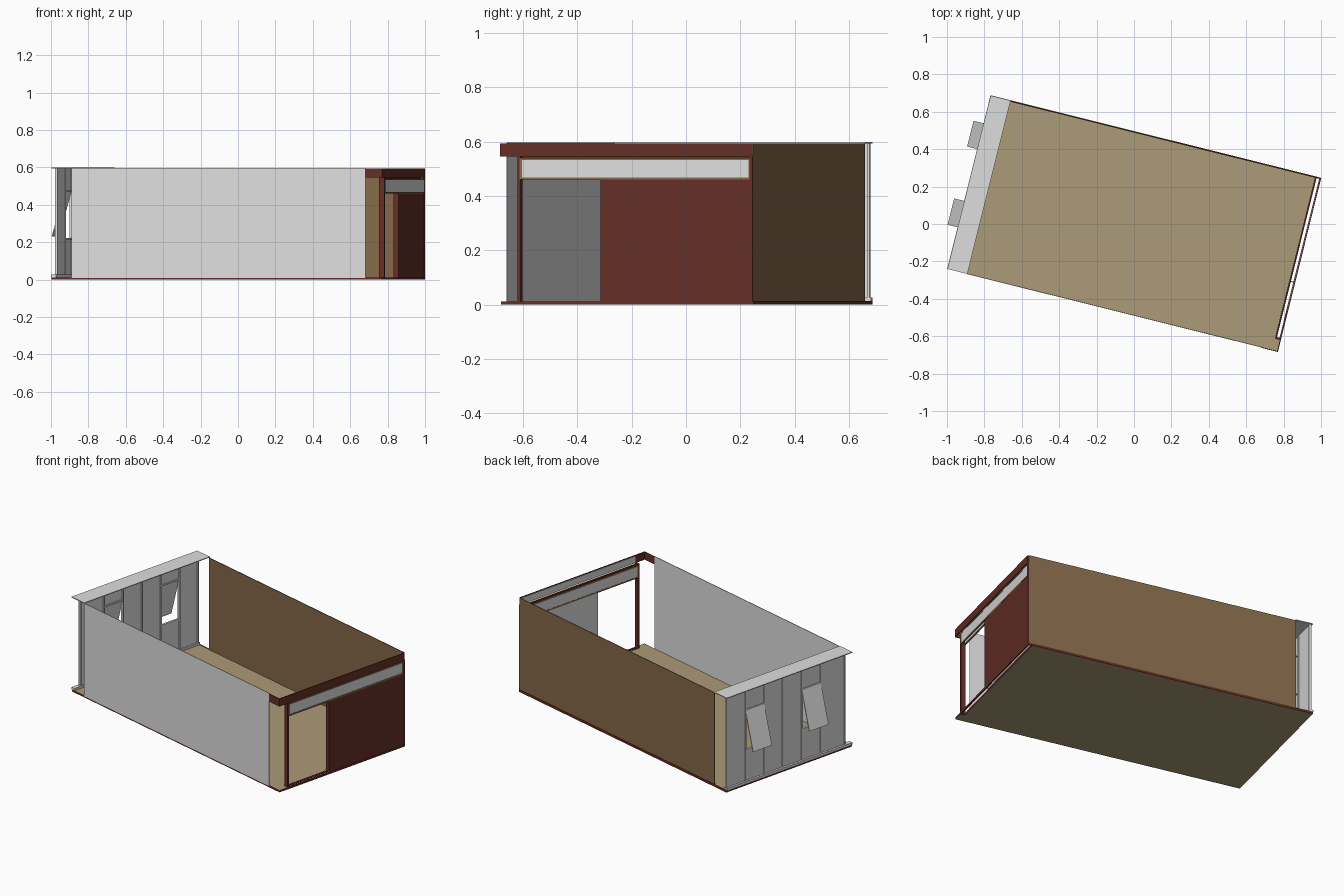
import bpy, bmesh, math
from mathutils import Matrix, Vector

if "Cube" in bpy.data.objects:
    bpy.data.objects.remove(bpy.data.objects["Cube"])

# whole room is turned about z; local axes: u = long, v = short
TURN = Matrix.Rotation(math.radians(-14), 4, 'Z')


def srgb(h):
    c = [int(h[i:i + 2], 16) / 255 for i in (0, 2, 4)]
    return [x / 12.92 if x <= 0.04045 else ((x + 0.055) / 1.055) ** 2.4 for x in c] + [1]


def mat(name, h):
    m = bpy.data.materials.new(name)
    m.diffuse_color = srgb(h)
    m.use_nodes = True
    m.node_tree.nodes["Principled BSDF"].inputs["Base Color"].default_value = m.diffuse_color
    return m


GREY = mat("light_grey", "DEDEDE")
TAN = mat("tan_floor", "AC9B78")
BROWN = mat("brown_wall", "86694A")
RED = mat("dark_red", "652F26")


def box(name, u, v, z, m, side=None, lean=0):
    """Box between local limits; side = material of vertical faces; lean = u shift of the bottom."""
    bm = bmesh.new()
    bmesh.ops.create_cube(bm, size=1)
    for w in bm.verts:
        low = w.co.z < 0
        w.co = Vector((u[w.co.x > 0] + (lean if low else 0),
                       v[w.co.y > 0], z[w.co.z > 0]))
    if side:
        for f in bm.faces:
            f.normal_update()
            f.material_index = 1 if abs(f.normal.z) < 0.5 else 0
    bm.transform(TURN)
    me = bpy.data.meshes.new(name)
    bm.to_mesh(me)
    bm.free()
    me.materials.append(m)
    if side:
        me.materials.append(side)
    ob = bpy.data.objects.new(name, me)
    bpy.context.collection.objects.link(ob)
    return ob


# floor slab with red edges, corner piece and front sill
box("floor", (-0.908, 0.882), (-0.475, 0.48), (0, 0.012), TAN, RED)
box("floor_corner", (0.882, 0.91), (-0.475, -0.412), (0, 0.012), TAN, RED)
box("front_sill", (0.903, 0.911), (-0.412, 0.475), (0, 0.012), RED)

# long side walls
box("left_wall", (-0.80, 0.82), (-0.476, -0.472), (0.008, 0.597), GREY)
box("right_wall", (-0.80, 0.905), (0.474, 0.479), (0.012, 0.594), BROWN)
box("right_wall_base", (-0.908, 0.908), (0.477, 0.482), (0, 0.014), RED)
box("right_wall_corner", (0.903, 0.911), (0.468, 0.479), (0.0, 0.55), RED)

# back end: roof strip, ledge and panelled wall
box("roof_strip", (-0.91, -0.80), (-0.475, 0.481), (0.594, 0.599), GREY)
box("back_ledge", (-0.911, -0.885), (-0.475, 0.481), (0.012, 0.026), GREY)
edges = [0.475, 0.328, 0.186, 0.045, -0.10, -0.245, -0.43]
for i in range(6):
    v = (edges[i + 1], edges[i])
    if i in (1, 4):
        box(f"panel_{i}_lower", (-0.898, -0.893), v, (0.026, 0.22), GREY)
        box(f"panel_{i}_upper", (-0.898, -0.893), v, (0.47, 0.595), GREY)
        box(f"window_head_{i}", (-0.901, -0.888), v, (0.467, 0.477), GREY)
        box(f"window_sill_{i}", (-0.901, -0.888), v, (0.214, 0.222), GREY)
        # awning pane, hinged at the top and swung outwards
        box(f"window_pane_{i}", (-0.899, -0.893), v, (0.23, 0.47), GREY, lean=-0.067)
    else:
        box(f"panel_{i}", (-0.898, -0.893), v, (0.026, 0.595), GREY)
for i, e in enumerate(edges):
    c = min(max(e, -0.425), 0.47)
    box(f"mullion_{i}", (-0.902, -0.887), (c - 0.005, c + 0.005), (0.02, 0.595), GREY)

# front end: solid wall part made of two skins with a jamb
box("front_wall_outer", (0.903, 0.909), (-0.095, 0.475), (0.01, 0.462), RED)
box("front_wall_inner", (0.881, 0.886), (-0.095, 0.474), (0.012, 0.462), GREY)
box("front_wall_jamb", (0.881, 0.909), (-0.097, -0.093), (0.012, 0.462), RED)
box("front_post", (0.881, 0.909), (-0.413, -0.401), (0.0, 0.547), RED)

# transom glazing and its frame, on both skins
for side, u in (("outer", (0.903, 0.908)), ("inner", (0.881, 0.886))):
    f = (u[0] - 0.001, u[1] + 0.002)
    box(f"transom_{side}", u, (-0.40, 0.474), (0.465, 0.535), GREY)
    for n, z in (("top", (0.532, 0.540)), ("bottom", (0.460, 0.469))):
        box(f"transom_rail_{n}_{side}", f, (-0.404, 0.474), z, BROWN)
    for n, v in (("left", (-0.404, -0.395)), ("right", (0.464, 0.474))):
        box(f"transom_stile_{n}_{side}", f, v, (0.46, 0.54), BROWN)
box("inner_top_rail", (0.879, 0.887), (-0.404, 0.474), (0.540, 0.55), RED)

# fascia around the front corner, grey on the inside
box("fascia_front", (0.907, 0.912), (-0.478, 0.475), (0.545, 0.594), RED)
box("fascia_lining", (0.904, 0.907), (-0.40, 0.474), (0.547, 0.590), GREY)
box("fascia_return", (0.82, 0.91), (-0.478, -0.474), (0.545, 0.594), RED)
